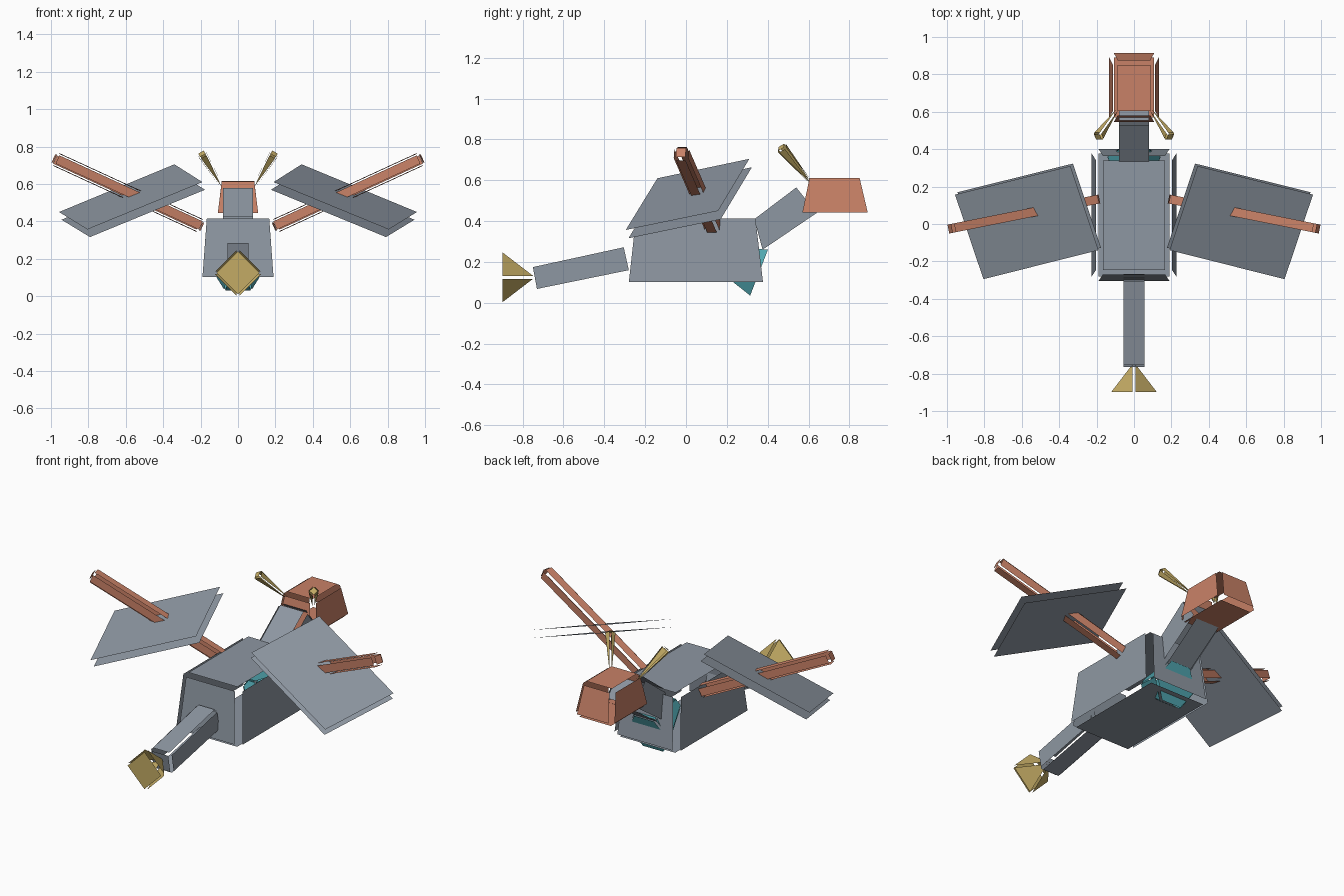
import bpy, bmesh, math
from mathutils import Vector

cube = bpy.data.objects.get("Cube")
if cube:
    bpy.data.objects.remove(cube, do_unlink=True)


def material(name, rgb):
    m = bpy.data.materials.new(name)
    m.use_nodes = True
    m.diffuse_color = (*rgb, 1)
    m.node_tree.nodes["Principled BSDF"].inputs["Base Color"].default_value = (*rgb, 1)
    return m


GREY = material("slate grey", (0.27, 0.31, 0.36))
CLAY = material("clay orange", (0.58, 0.22, 0.135))
GOLD = material("dull gold", (0.55, 0.41, 0.13))
TEAL = material("teal", (0.08, 0.38, 0.43))


def make_object(name, polygons, mat):
    """Build one object from separate flat panels."""
    bm = bmesh.new()
    for poly in polygons:
        bm.faces.new([bm.verts.new(p) for p in poly])
    mesh = bpy.data.meshes.new(name)
    bm.to_mesh(mesh)
    bm.free()
    mesh.materials.append(mat)
    obj = bpy.data.objects.new(name, mesh)
    bpy.context.collection.objects.link(obj)
    return obj


def shell(name, ring_a, ring_b, gap, mat):
    """Loft two rings (or a ring and an apex) into loose panels moved outwards by gap."""
    a = [Vector(p) for p in ring_a]
    b = [Vector(p) for p in ring_b]
    n = len(a)
    centre = (sum(a, Vector()) / n + sum(b, Vector()) / len(b)) / 2
    gap = Vector(gap) if isinstance(gap, tuple) else Vector((gap, gap, gap))
    faces = [a]
    if len(b) > 1:
        faces.append(b)
    for i in range(n):
        j = (i + 1) % n
        faces.append([a[i], a[j], b[j], b[i]] if len(b) > 1 else [a[i], a[j], b[0]])
    panels = []
    for f in faces:
        normal = (f[1] - f[0]).cross(f[2] - f[0]).normalized()
        if normal.dot(sum(f, Vector()) / len(f) - centre) < 0:
            normal.negate()
            f = f[::-1]
        panels.append([p + normal * gap for p in f])
    return make_object(name, panels, mat)


def level_ring(hx, y0, y1, z):
    return [(-hx, y0, z), (hx, y0, z), (hx, y1, z), (-hx, y1, z)]


def end_ring(hx, top, bottom):
    """Ring across x between two (y, z) points."""
    return [(-hx, *top), (hx, *top), (hx, *bottom), (-hx, *bottom)]


def turned_ring(centre, axis, radius, sides, turn=0.0):
    """Regular ring around an axis; first corner lies sideways."""
    axis = Vector(axis).normalized()
    u = Vector((0, 0, 1)).cross(axis).normalized()
    v = axis.cross(u)
    ring = []
    for i in range(sides):
        t = turn + math.tau * i / sides
        ring.append(Vector(centre) + radius * (u * math.cos(t) + v * math.sin(t)))
    return ring


# Body, neck and head
shell("body", level_ring(0.19, -0.28, 0.377, 0.10), level_ring(0.167, -0.245, 0.34, 0.412),
      (0.036, 0.025, 0.02), GREY)
shell("neck", end_ring(0.08, (0.335, 0.41), (0.375, 0.26)),
      end_ring(0.08, (0.54, 0.565), (0.64, 0.44)), 0.018, GREY)
shell("head", level_ring(0.108, 0.57, 0.89, 0.44), level_ring(0.087, 0.605, 0.85, 0.61),
      (0.025, 0.025, 0.02), CLAY)

# Six-sided chest piece narrowing into the body
chest_axis = Vector((0, -0.93, 0.36)).normalized()
chest = Vector((0, 0.36, 0.147))
shell("chest_core", turned_ring(chest, chest_axis, 0.135, 6),
      turned_ring(chest + chest_axis * 0.25, chest_axis, 0.045, 6), 0.008, TEAL)

# Tail and its pointed fin
shell("tail", end_ring(0.056, (-0.305, 0.272), (-0.28, 0.16)),
      end_ring(0.056, (-0.75, 0.175), (-0.73, 0.068)), 0.014, GREY)
shell("tail_fin", turned_ring((0, -0.905, 0.125), (0, 1, 0), 0.115, 4),
      [(0, -0.755, 0.125)], 0.012, GOLD)

# Paired parts
for side, s in (("left", 1), ("right", -1)):
    # Horn, narrow at the head and wide at the tip
    root, tip = Vector((s * 0.09, 0.61, 0.59)), Vector((s * 0.19, 0.47, 0.757))
    shell(side + "_horn", turned_ring(tip, tip - root, 0.024, 4), [root], 0.007, GOLD)

    # Wing arm
    inner, outer = Vector((s * 0.205, 0.13, 0.378)), Vector((s * 0.972, -0.023, 0.731))
    rings = [turned_ring(p, outer - inner, 0.034, 4, math.pi / 4) for p in (inner, outer)]
    shell(side + "_wing_arm", *rings, 0.012, CLAY)

    # Wing made of two parallel sheets
    sheet = [Vector((s * x, y, z)) for x, y, z in (
        (0.34, 0.31, 0.705), (0.957, 0.157, 0.45), (0.805, -0.295, 0.357), (0.19, -0.14, 0.61))]
    drop = Vector((s * -0.0135, 0.013, -0.041))
    make_object(side + "_wing", [sheet, [p + drop for p in sheet]], GREY)
